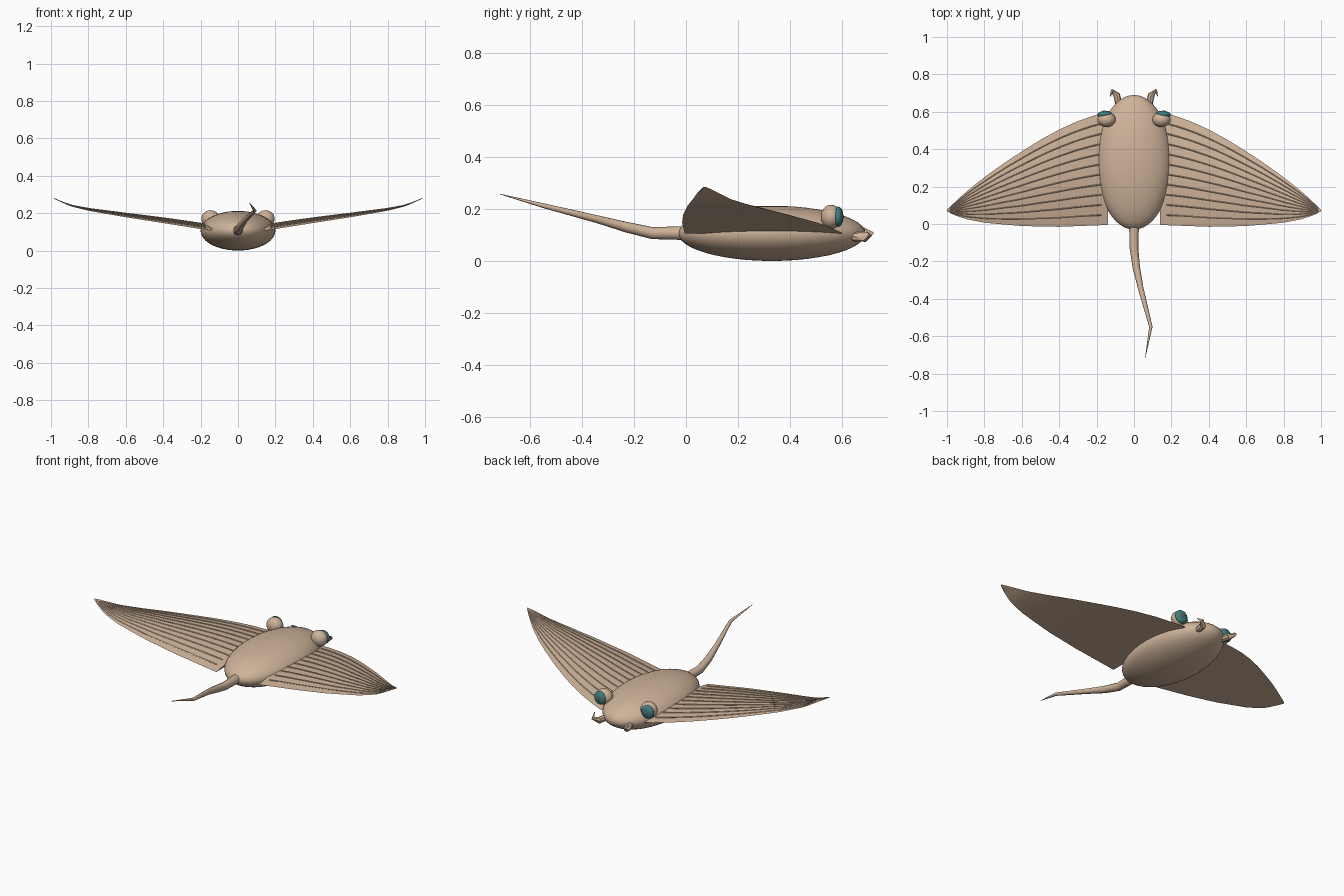
import bpy, bmesh, math
from mathutils import Vector

if "Cube" in bpy.data.objects:
    bpy.data.objects.remove(bpy.data.objects["Cube"])


def material(name, rgb):
    m = bpy.data.materials.new(name)
    m.use_nodes = True
    m.diffuse_color = (*rgb, 1)
    bsdf = m.node_tree.nodes["Principled BSDF"]
    bsdf.inputs["Base Color"].default_value = (*rgb, 1)
    bsdf.inputs["Roughness"].default_value = 0.8
    return m


TAN = material("tan skin", (0.62, 0.45, 0.32))
TEAL = material("teal eye", (0.05, 0.21, 0.22))
RUST = material("rust pupil", (0.35, 0.13, 0.08))


def finish(bm, name, mat, angle=40):
    bmesh.ops.recalc_face_normals(bm, faces=bm.faces)
    mesh = bpy.data.meshes.new(name)
    bm.to_mesh(mesh)
    bm.free()
    mesh.materials.append(mat)
    ob = bpy.data.objects.new(name, mesh)
    bpy.context.collection.objects.link(ob)
    bpy.ops.object.select_all(action='DESELECT')
    ob.select_set(True)
    bpy.context.view_layer.objects.active = ob
    bpy.ops.object.shade_smooth_by_angle(angle=math.radians(angle))
    return ob


def ellipsoid(name, centre, radii, mat, segments=24, turn=0):
    bm = bmesh.new()
    bmesh.ops.create_uvsphere(bm, u_segments=segments, v_segments=segments // 2, radius=1)
    bmesh.ops.scale(bm, vec=radii, verts=bm.verts)
    ob = finish(bm, name, mat)
    ob.location = centre
    ob.rotation_euler.z = turn
    return ob


def add_tube(bm, points, radii, sides):
    pts = [Vector(p) for p in points]
    rings = []
    for i, (p, r) in enumerate(zip(pts, radii)):
        d = (pts[min(i + 1, len(pts) - 1)] - pts[max(i - 1, 0)]).normalized()
        ref = Vector((0, 0, 1)) if abs(d.z) < 0.9 else Vector((1, 0, 0))
        a = d.cross(ref).normalized()
        b = a.cross(d)
        turns = [2 * math.pi * k / sides for k in range(sides)]
        rings.append([bm.verts.new(p + r * (math.cos(t) * a + math.sin(t) * b)) for t in turns])
    for lo, hi in zip(rings, rings[1:]):
        for k in range(sides):
            n = (k + 1) % sides
            bm.faces.new((lo[k], lo[n], hi[n], hi[k]))
    bm.faces.new(rings[0])
    bm.faces.new(rings[-1])


def interpolate(table, x):
    for (x0, y0), (x1, y1) in zip(table, table[1:]):
        if x <= x1:
            return y0 + (y1 - y0) * (x - x0) / (x1 - x0)
    return table[-1][1]


# Wing outline and rise along the span
LEAD = [(.14, .6), (.2, .585), (.3, .55), (.4, .505), (.5, .45), (.6, .388),
        (.7, .322), (.8, .25), (.9, .17), (.96, .115), (1, .075)]
TRAIL = [(.14, -.005), (.4, -.015), (.6, -.011), (.8, .007), (.9, .027), (.96, .047), (1, .068)]
RISE = [(.14, .106), (.4, .147), (.6, .178), (.8, .213), (.9, .238), (1, .285)]
ROOT, CHORD, SPAN = 0.14, 20, 22


def wing_point(t, v, top):
    x = ROOT + (1 - ROOT) * t
    back, front = interpolate(TRAIL, x), interpolate(LEAD, x)
    bulge = 0.03 * (1 - t * t) * 4 * v * (1 - v) if top else 0
    return Vector((x, back + (front - back) * v, interpolate(RISE, x) + bulge))


def build_wing(side, name):
    # Flat underside and arched upper skin, joined at the edges
    bm = bmesh.new()
    for top in (True, False):
        grid = []
        for i in range(SPAN + 1):
            t = 1 - (1 - i / SPAN) ** 1.4
            row = [wing_point(t, j / CHORD, top) for j in range(CHORD + 1)]
            grid.append([bm.verts.new((p.x * side, p.y, p.z)) for p in row])
        for a, b in zip(grid, grid[1:]):
            for j in range(CHORD):
                bm.faces.new((a[j], a[j + 1], b[j + 1], b[j]))
    bmesh.ops.remove_doubles(bm, verts=bm.verts, dist=0.0003)
    bmesh.ops.holes_fill(bm, edges=[e for e in bm.edges if e.is_boundary], sides=0)
    finish(bm, name, TAN, 30)

    # Fine raised veins fanning in from the tip
    bm = bmesh.new()
    for k in range(1, 11):
        ts = [0.04 + 0.94 * i / 16 for i in range(17)]
        pts = [wing_point(t, k / 11, True) for t in ts]
        pts = [(p.x * side, p.y, p.z + 0.0005) for p in pts]
        add_tube(bm, pts, [0.0035 - 0.002 * t for t in ts], 4)
    finish(bm, name + "_veins", TAN, 30)


# Body
ellipsoid("body", (0, 0.33, 0.106), (0.2, 0.36, 0.106), TAN, 48)

# Tail, thin and kinked towards the end
bm = bmesh.new()
add_tube(bm, [(0, .02, .107), (0, -.13, .107), (.012, -.23, .13), (.035, -.34, .16),
              (.09, -.55, .213), (.06, -.715, .257)],
         [.027, .023, .02, .015, .009, .001], 12)
finish(bm, "tail", TAN)

for side, label in ((1, "left"), (-1, "right")):
    build_wing(side, label + "_wing")

    # Eye bulb, iris and pupil
    ellipsoid(label + "_eye_bulb", (side * .147, .558, .17), (.049, .04, .046), TAN)
    ellipsoid(label + "_eye_iris", (side * .157, .586, .17), (.039, .019, .039), TEAL,
              24, -side * 0.08)
    ellipsoid(label + "_eye_pupil", (side * .159, .603, .17), (.008, .004, .008), RUST, 12)

    # Hooked mouth claw
    bm = bmesh.new()
    path = [(.075, .61, .097), (.085, .655, .093), (.092, .688, .092),
            (.117, .712, .106), (.127, .682, .128)]
    add_tube(bm, [(side * x, y, z) for x, y, z in path], [.017, .018, .019, .01, .002], 8)
    finish(bm, label + "_mouth_claw", TAN)
